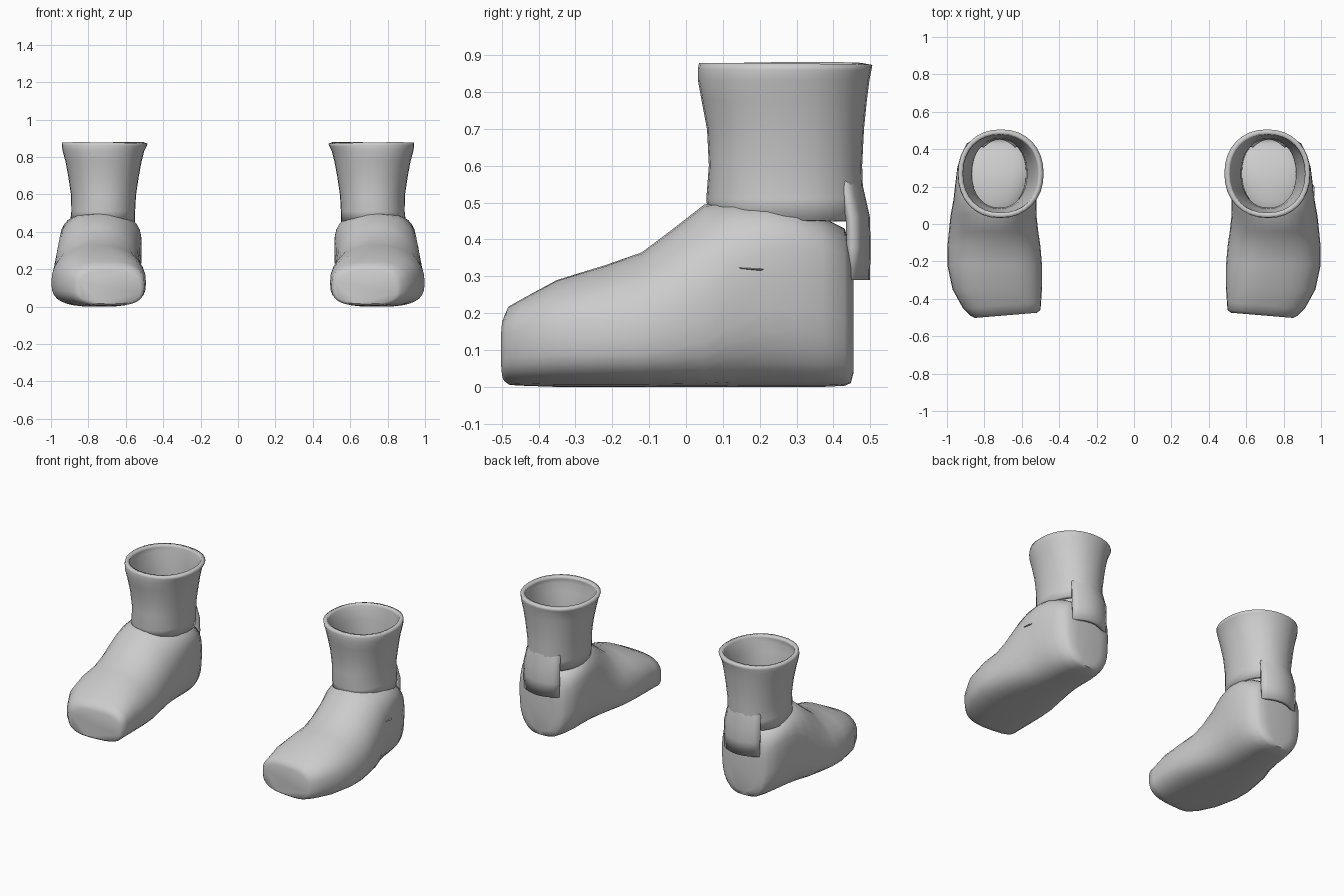
import bpy, bmesh, math

grey = bpy.data.materials.new("soft_grey")
grey.diffuse_color = (0.6, 0.6, 0.6, 1)
N = 32


def spow(v, e):
    return math.copysign(abs(v) ** e, v)


def loft(name, rings, side, closed=True, caps=False, thick=0.0):
    """Skin a list of point rings; side = 1 or -1 mirrors in x."""
    bm = bmesh.new()
    rows = [[bm.verts.new((side * x, y, z)) for x, y, z in r] for r in rings]
    n = len(rows[0])
    for a, b in zip(rows, rows[1:]):
        for i in range(n if closed else n - 1):
            j = (i + 1) % n
            bm.faces.new((a[i], a[j], b[j], b[i]))
    if caps:
        bm.faces.new(rows[0])
        bm.faces.new(rows[-1])
    bmesh.ops.recalc_face_normals(bm, faces=bm.faces)
    me = bpy.data.meshes.new(name)
    bm.to_mesh(me)
    bm.free()
    me.materials.append(grey)
    ob = bpy.data.objects.new(name, me)
    bpy.context.collection.objects.link(ob)
    if thick:
        m = ob.modifiers.new("thickness", "SOLIDIFY")
        m.thickness = thick
        m.offset = 0
    bpy.context.view_layer.objects.active = ob
    ob.select_set(True)
    bpy.ops.object.shade_smooth_by_angle(angle=math.radians(50))
    ob.select_set(False)
    return ob


# Foot stations: y, inner x, outer x, bottom z, top z, widest z, top exponent
FOOT = [
    (-0.503, 0.52, 0.85, 0.015, 0.19, 0.10, 3.0),
    (-0.49, 0.50, 0.875, 0.005, 0.22, 0.11, 2.8),
    (-0.45, 0.497, 0.915, 0.003, 0.242, 0.12, 2.6),
    (-0.35, 0.492, 0.97, 0.0, 0.29, 0.13, 2.4),
    (-0.22, 0.492, 0.998, 0.0, 0.33, 0.13, 2.2),
    (-0.12, 0.50, 0.998, 0.0, 0.365, 0.13, 2.0),
    (-0.04, 0.512, 0.99, 0.0, 0.425, 0.15, 2.0),
    (0.05, 0.522, 0.98, 0.0, 0.495, 0.18, 2.2),
    (0.13, 0.52, 0.965, 0.0, 0.505, 0.25, 2.7),
    (0.22, 0.515, 0.955, 0.0, 0.503, 0.31, 3.0),
    (0.30, 0.515, 0.945, 0.0, 0.487, 0.32, 3.2),
    (0.37, 0.53, 0.925, 0.0, 0.46, 0.30, 3.2),
    (0.43, 0.56, 0.895, 0.003, 0.43, 0.27, 3.0),
    (0.447, 0.59, 0.865, 0.01, 0.38, 0.22, 2.6),
    (0.455, 0.64, 0.81, 0.04, 0.31, 0.18, 2.2),
]


def foot_ring(y, xi, xo, bot, top, mid, e):
    pts = []
    cx, w = (xi + xo) / 2, (xo - xi) / 2
    for i in range(N):
        t = 2 * math.pi * i / N
        c, s = math.cos(t), math.sin(t)
        k = e if s > 0 else 2.9
        x = cx + w * spow(c, 2 / k)
        z = mid + (top - mid if s > 0 else mid - bot) * spow(s, 2 / k)
        # toe is cut slightly askew
        skew = 0.03 * (0.86 - x) / 0.36 if y < -0.4 else 0
        pts.append((x, y + max(skew, 0), z))
    return pts


# Cuff rings: z, inner x, outer x, front y, back y
CUFF = [
    (0.45, 0.565, 0.885, 0.075, 0.465),
    (0.51, 0.563, 0.878, 0.068, 0.468),
    (0.60, 0.558, 0.880, 0.075, 0.465),
    (0.70, 0.543, 0.895, 0.070, 0.470),
    (0.78, 0.528, 0.910, 0.055, 0.478),
    (0.835, 0.514, 0.925, 0.045, 0.485),
    (0.86, 0.502, 0.929, 0.045, 0.490),
    (0.876, 0.495, 0.927, 0.048, 0.493),
]


def cuff_ring(z, xi, xo, yf, yb):
    pts = []
    for i in range(N):
        t = 2 * math.pi * i / N
        x = (xi + xo) / 2 + (xo - xi) / 2 * spow(math.cos(t), 0.92)
        y = (yf + yb) / 2 + (yb - yf) / 2 * spow(math.sin(t), 0.92)
        pts.append((x, y, z))
    return pts


# Heel flap rows: z, half width, centre y
FLAP = [(0.60, 0.09, 0.462), (0.54, 0.115, 0.470), (0.46, 0.125, 0.488),
        (0.38, 0.125, 0.490), (0.29, 0.12, 0.488)]


def flap_row(z, hw, y):
    return [(0.72 + hw * u / 4, y - 0.045 * (u / 4) ** 2, z) for u in range(-4, 5)]


for side, tag in ((1, "right"), (-1, "left")):
    loft("foot_" + tag, [foot_ring(*s) for s in FOOT], side, caps=True)
    loft("ankle_cuff_" + tag, [cuff_ring(*s) for s in CUFF], side, thick=0.026)
    loft("heel_flap_" + tag, [flap_row(*s) for s in FLAP], side, closed=False, thick=0.022)

# Small fold on the outer side of one shoe
fold = [[(0.925, y, z + 0.012), (0.925 + d, y, z), (0.925, y, z - 0.012)]
        for y, z, d in ((0.11, 0.33, 0.012), (0.15, 0.322, 0.04),
                        (0.20, 0.318, 0.04), (0.235, 0.325, 0.012))]
loft("side_fold", fold, 1, caps=True)
